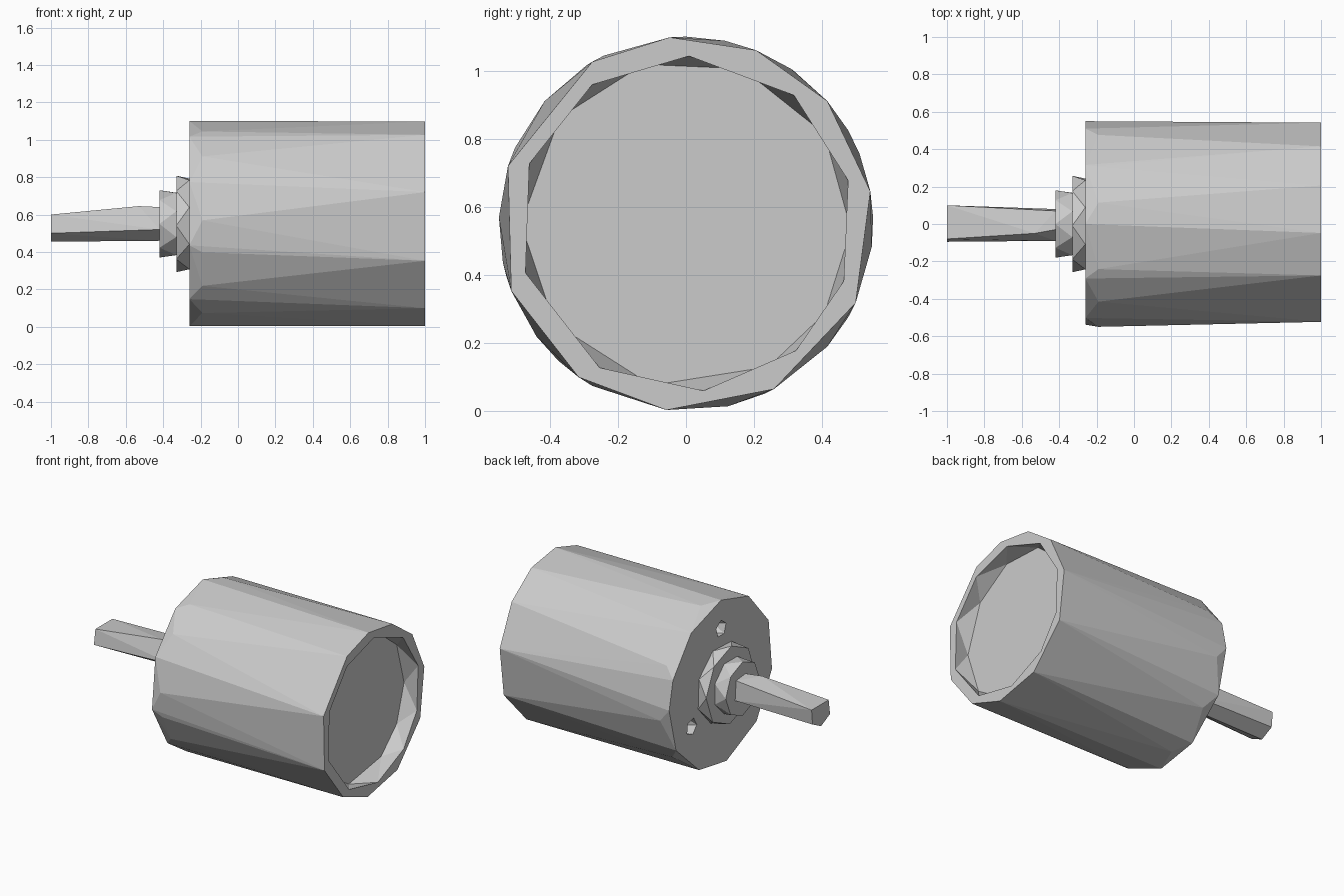
import bpy, bmesh
from math import sin, cos, radians

if "Cube" in bpy.data.objects:
    bpy.data.objects.remove(bpy.data.objects["Cube"])

CZ = 0.55  # height of the motor axis


def ring(x, r, angles, cy=0.0, cz=CZ):
    """Points around the x axis at the given angles (degrees from +y)."""
    return [(x, cy + r * cos(radians(a)), cz + r * sin(radians(a))) for a in angles]


def even(n, start=0):
    return [start + 360 * i / n for i in range(n)]


def add_hull(bm, points, open_x=()):
    """Faceted convex skin; end caps lying at the open_x positions are removed."""
    verts = [bm.verts.new(p) for p in points]
    bmesh.ops.convex_hull(bm, input=verts)
    own = set(verts)
    caps = [f for f in bm.faces if own.issuperset(f.verts)
            and any(all(abs(v.co.x - x) < 1e-4 for v in f.verts) for x in open_x)]
    bmesh.ops.delete(bm, geom=caps, context='FACES')


def fill_flat(bm, x):
    """Fill the flat area between the open outlines at x."""
    edges = [e for e in bm.edges if e.is_boundary
             and all(abs(v.co.x - x) < 1e-4 for v in e.verts)]
    bmesh.ops.triangle_fill(bm, use_beauty=True, use_dissolve=False, edges=edges)


def finish(bm, name):
    bmesh.ops.recalc_face_normals(bm, faces=bm.faces[:])
    mesh = bpy.data.meshes.new(name)
    bm.to_mesh(mesh)
    bm.free()
    obj = bpy.data.objects.new(name, mesh)
    bpy.context.collection.objects.link(obj)
    return obj


def hull_object(name, points):
    bm = bmesh.new()
    add_hull(bm, points)
    return finish(bm, name)


# Motor can: staggered rings give the irregular low-poly facets
FRONT, BACK = -0.26, 1.0
bm = bmesh.new()
add_hull(bm,
         ring(FRONT, 0.55, [122, 156, 192, 227, 264, 295, 330, 2, 22, 55, 90])
         + ring(-0.19, 0.55, [116, 139, 178, 196, 217, 240, 283, 319, 353, 30, 56, 78])
         + ring(BACK, 0.55, [95, 68, 41, 10, 335, 298, 264, 235, 201, 162, 120]),
         open_x=(FRONT, BACK))

# Recess in the rear end
add_hull(bm,
         ring(BACK, 0.493, [89, 124, 159, 197, 239, 276, 311, 340, 15, 50])
         + ring(0.89, 0.485, [105, 140, 180, 217, 258, 300, 327, 358, 33, 70]),
         open_x=(BACK,))

# Three screw holes in the front plate
for a in (90, 210, 330):
    cy, cz = 0.36 * cos(radians(a)), CZ + 0.36 * sin(radians(a))
    add_hull(bm,
             ring(FRONT, 0.055, even(5, a), cy, cz)
             + ring(-0.16, 0.055, even(5, a + 30), cy, cz),
             open_x=(FRONT,))

fill_flat(bm, FRONT)
fill_flat(bm, BACK)
finish(bm, "motor_can")

# Stepped bearing bosses
hull_object("bearing_flange",
            ring(-0.33, 0.258, even(8, 92)) + ring(FRONT, 0.258, even(8, 70)))
hull_object("bearing_collar",
            ring(-0.42, 0.18, even(8, 90)) + ring(-0.33, 0.18, even(8, 68)))

# Shaft with a flat toward its tip
tip = [(-0.095, 0.50), (-0.08, 0.60), (0.10, 0.60), (0.09, 0.50), (0.0, 0.455)]
root = [(-0.09, 0.52), (-0.03, 0.64), (0.07, 0.63), (0.08, 0.50), (0.0, 0.46)]
hull_object("shaft",
            [(-1.0, y, z) for y, z in tip]
            + [(-0.53, -0.05, 0.645)]
            + [(-0.42, y, z) for y, z in root])
